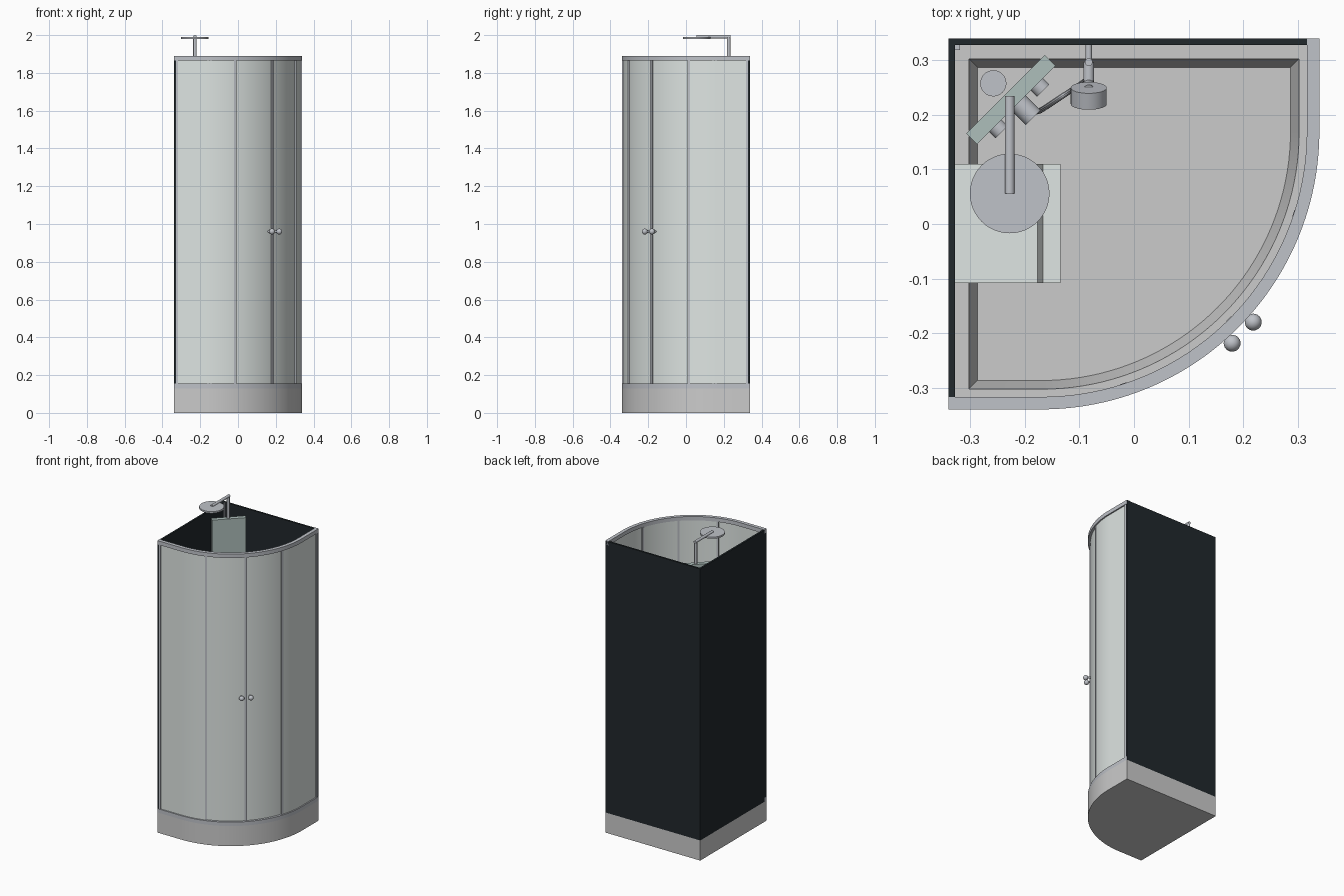
import bpy, bmesh, math
from mathutils import Vector

if "Cube" in bpy.data.objects:
    bpy.data.objects.remove(bpy.data.objects["Cube"])

C = (-0.17, 0.17)   # centre of the curved front
N = 40


def material(name, col):
    m = bpy.data.materials.new(name)
    m.diffuse_color = (*col, 1)
    m.use_nodes = True
    m.node_tree.nodes["Principled BSDF"].inputs["Base Color"].default_value = m.diffuse_color
    return m


DARK = material("dark_wall", (0.015, 0.021, 0.025))
GLASS = material("glass", (0.74, 0.79, 0.77))
PANEL = material("column_glass", (0.42, 0.52, 0.50))
METAL = material("metal", (0.52, 0.54, 0.58))


def finish(ob, mat=None, smooth=True):
    if mat:
        ob.data.materials.append(mat)
    if smooth:
        bpy.ops.object.select_all(action='DESELECT')
        ob.select_set(True)
        bpy.context.view_layer.objects.active = ob
        bpy.ops.object.shade_smooth_by_angle(angle=math.radians(30))
    return ob


def loft(name, loops, mat=None):
    """Skin a stack of equal-length loops and cap both ends."""
    bm = bmesh.new()
    rings = [[bm.verts.new(p) for p in lp] for lp in loops]
    n = len(rings[0])
    for a, b in zip(rings, rings[1:]):
        for i in range(n):
            j = (i + 1) % n
            bm.faces.new((a[i], a[j], b[j], b[i]))
    bm.faces.new(rings[0][::-1])
    bm.faces.new(rings[-1])
    bmesh.ops.recalc_face_normals(bm, faces=bm.faces)
    me = bpy.data.meshes.new(name)
    bm.to_mesh(me)
    bm.free()
    ob = bpy.data.objects.new(name, me)
    bpy.context.collection.objects.link(ob)
    return finish(ob, mat)


def prism(name, pts, z0, z1, mat=None):
    return loft(name, [[(x, y, z) for x, y in pts] for z in (z0, z1)], mat)


def arc(r, a0=0, a1=90, n=N):
    """Arc measured from the -y direction towards +x."""
    return [(C[0] + r * math.sin(math.radians(a0 + (a1 - a0) * i / n)),
             C[1] - r * math.cos(math.radians(a0 + (a1 - a0) * i / n))) for i in range(n + 1)]


def front(r, e):
    """Whole front line: straight end, arc, straight end."""
    return [(-e, C[1] - r)] + arc(r) + [(C[0] + r, e)]


def box(name, x0, x1, y0, y1, z0, z1, mat=None):
    return prism(name, [(x0, y0), (x1, y0), (x1, y1), (x0, y1)], z0, z1, mat)


def cyl(name, a, b, r, mat=METAL, seg=32):
    a, b = Vector(a), Vector(b)
    d = b - a
    bpy.ops.mesh.primitive_cylinder_add(vertices=seg, radius=r, depth=d.length, location=(a + b) / 2,
                                        rotation=d.to_track_quat('Z', 'Y').to_euler())
    ob = bpy.context.object
    ob.name = name
    return finish(ob, mat)


def tube(name, pts, r, mat=METAL):
    cu = bpy.data.curves.new(name, 'CURVE')
    cu.dimensions = '3D'
    cu.bevel_depth, cu.bevel_resolution, cu.use_fill_caps = r, 3, True
    sp = cu.splines.new('NURBS')
    sp.points.add(len(pts) - 1)
    for p, q in zip(sp.points, pts):
        p.co = (*q, 1)
    sp.use_endpoint_u, sp.order_u = True, 3
    ob = bpy.data.objects.new(name, cu)
    bpy.context.collection.objects.link(ob)
    bpy.ops.object.select_all(action='DESELECT')
    ob.select_set(True)
    bpy.context.view_layer.objects.active = ob
    bpy.ops.object.convert(target='MESH')
    return finish(bpy.context.object, mat)


# Shower tray with recessed floor
loops = []
for r, e, z in ((0.51, 0.34, 0), (0.51, 0.34, 0.13), (0.473, 0.303, 0.13), (0.457, 0.287, 0.06)):
    loops.append([(x, y, z) for x, y in [(-e, e)] + front(r, e)])
loft("tray", loops)
cyl("drain", (-0.258, 0.258, 0.058), (-0.258, 0.258, 0.064), 0.024)

# Dark back walls
box("left_wall", -0.34, -0.328, -0.338, 0.34, 0.13, 1.888, DARK)
box("back_wall", -0.328, 0.338, 0.328, 0.34, 0.13, 1.888, DARK)

# Curved frame rails
for name, z0, z1 in (("bottom_rail", 0.13, 0.155), ("top_rail", 1.865, 1.89)):
    prism(name, front(0.51, 0.34) + front(0.487, 0.34)[::-1], z0, z1, METAL)

# Fixed side glass and sliding doors
Z0, Z1 = 0.155, 1.865
prism("fixed_glass_left", [(-0.325, C[1] - 0.502)] + arc(0.502, 0, 18, 12)
      + arc(0.497, 0, 18, 12)[::-1] + [(-0.325, C[1] - 0.497)], Z0, Z1, GLASS)
prism("fixed_glass_right", arc(0.502, 72, 90, 12) + [(C[0] + 0.502, 0.325), (C[0] + 0.497, 0.325)]
      + arc(0.497, 72, 90, 12)[::-1], Z0, Z1, GLASS)
for name, a in (("door_left", 18), ("door_right", 45)):
    prism(name, arc(0.495, a, a + 27, 16) + arc(0.490, a, a + 27, 16)[::-1], Z0, Z1, GLASS)

# Upright profiles
for a in (18, 45, 72):
    prism(f"upright_{a}", arc(0.503, a - 0.7, a + 0.7, 2) + arc(0.486, a - 0.7, a + 0.7, 2)[::-1], Z0, Z1, METAL)
box("end_post_left", -0.328, -0.318, -0.338, -0.317, Z0, Z1, METAL)
box("end_post_right", 0.317, 0.338, 0.318, 0.328, Z0, Z1, METAL)
box("corner_post", -0.328, -0.319, 0.319, 0.328, 0.13, 1.885, METAL)

# Door knobs
for side, a in (("left", 42), ("right", 48)):
    s, c = math.sin(math.radians(a)), -math.cos(math.radians(a))
    at = lambda r: (C[0] + r * s, C[1] + r * c, 0.96)
    cyl(f"knob_stem_{side}", at(0.49), at(0.52), 0.006, METAL, 16)
    bpy.ops.mesh.primitive_uv_sphere_add(segments=24, ring_count=14, radius=0.0155, location=at(0.523))
    bpy.context.object.name = f"knob_{side}"
    finish(bpy.context.object, METAL)

# Diagonal shower column in the corner
prism("shower_column", [(-0.164, 0.310), (-0.144, 0.290), (-0.288, 0.146), (-0.308, 0.166)], 0.45, 1.85, PANEL)
U = Vector((1, -1, 0)).normalized()
for name, x, y, z, r, d in (("upper_valve", -0.178, 0.256, 1.15, 0.016, 0.016),
                            ("mixer_valve", -0.212, 0.222, 1.15, 0.019, 0.038),
                            ("lower_valve", -0.254, 0.180, 1.15, 0.016, 0.016)):
    p = Vector((x, y, z))
    cyl(name, p - U * 0.006, p + U * d, r)

# Overhead rain shower
cyl("rain_riser", (-0.228, 0.226, 1.84), (-0.228, 0.226, 1.992), 0.009)
cyl("rain_arm", (-0.228, 0.235, 1.991), (-0.228, 0.056, 1.991), 0.009)
cyl("rain_head", (-0.228, 0.056, 1.979), (-0.228, 0.056, 1.990), 0.073, METAL, 48)

# Hand shower on its slide bar, with hose
cyl("slide_bar", (-0.083, 0.297, 1.0), (-0.083, 0.297, 1.62), 0.007)
for z in (1.02, 1.60):
    cyl("slide_bar_mount", (-0.083, 0.297, z), (-0.083, 0.33, z), 0.006)
cyl("hand_shower_holder", (-0.083, 0.297, 1.5), (-0.083, 0.262, 1.5), 0.010)
cyl("hand_shower_handle", (-0.083, 0.268, 1.40), (-0.083, 0.245, 1.58), 0.010)
cyl("hand_shower_head", (-0.083, 0.250, 1.585), (-0.083, 0.220, 1.575), 0.033)
tube("hose", [(-0.083, 0.268, 1.40), (-0.085, 0.266, 1.1), (-0.100, 0.255, 0.75), (-0.135, 0.232, 0.70),
              (-0.168, 0.210, 0.80), (-0.178, 0.205, 1.05), (-0.195, 0.205, 1.13)], 0.005)

# Wall seat with a shallow step towards its front edge
prof = [(-0.328, 0.50), (-0.135, 0.50), (-0.135, 0.525), (-0.167, 0.525), (-0.177, 0.54), (-0.328, 0.54)]
loft("seat", [[(x, y, z) for x, z in prof] for y in (-0.108, 0.11)], GLASS)
